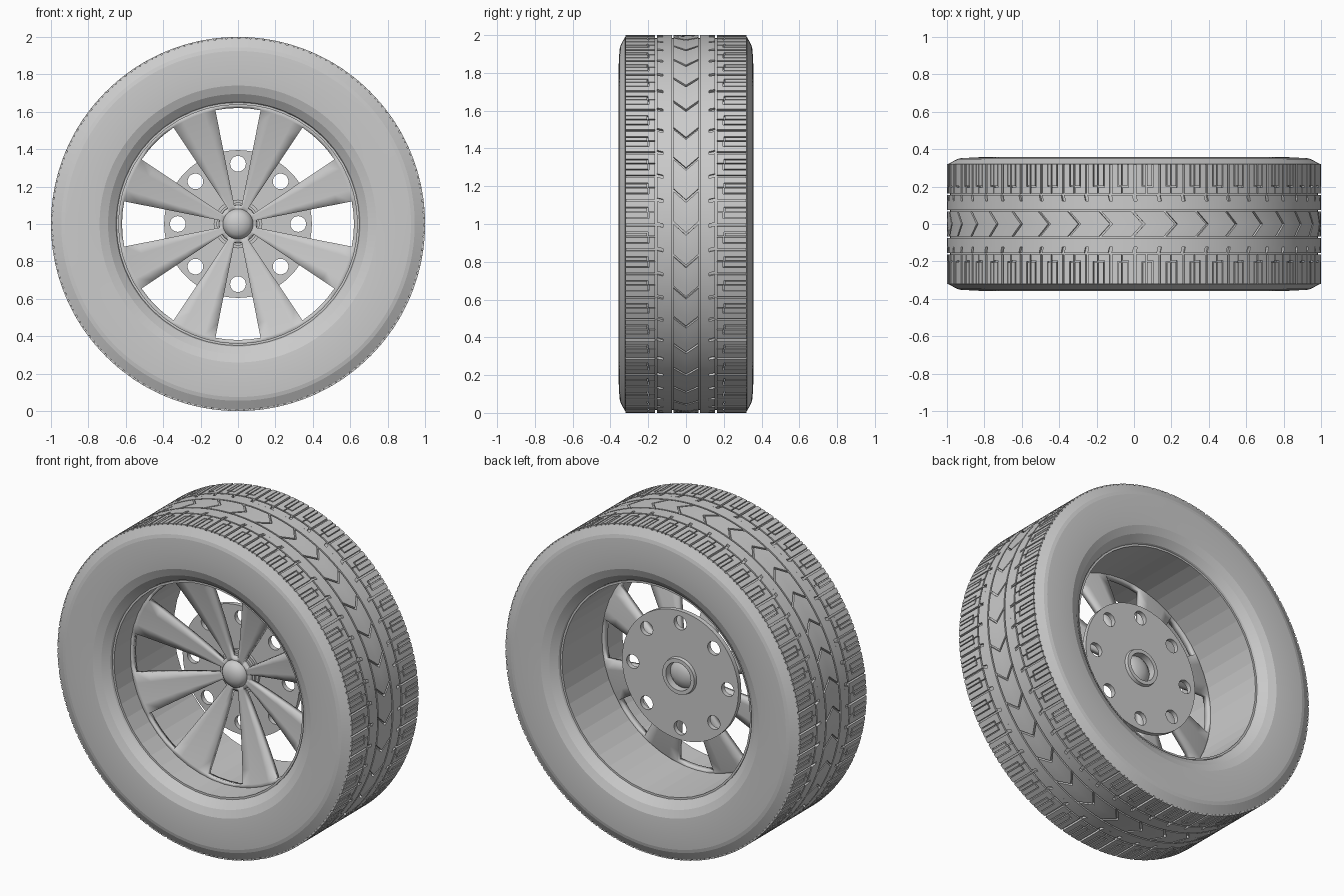
import bpy, bmesh, math
from math import sin, cos, pi, tau

cube = bpy.data.objects.get("Cube")
if cube:
    bpy.data.objects.remove(cube, do_unlink=True)

grey = bpy.data.materials.new("plain grey")
grey.use_nodes = True
grey.diffuse_color = (0.6, 0.6, 0.6, 1)
grey.node_tree.nodes["Principled BSDF"].inputs["Base Color"].default_value = (0.6, 0.6, 0.6, 1)


def polar(a, r, y):
    """Point at angle a from the top, radius r, along the axle at y."""
    return (r * sin(a), y, 1 + r * cos(a))


def finish(bm, name, angle=20):
    bmesh.ops.recalc_face_normals(bm, faces=bm.faces)
    mesh = bpy.data.meshes.new(name)
    bm.to_mesh(mesh)
    bm.free()
    mesh.materials.append(grey)
    obj = bpy.data.objects.new(name, mesh)
    bpy.context.collection.objects.link(obj)
    bpy.ops.object.select_all(action='DESELECT')
    obj.select_set(True)
    bpy.context.view_layer.objects.active = obj
    bpy.ops.object.shade_smooth_by_angle(angle=math.radians(angle))
    return obj


def lathe(name, profile, seg, angle=20):
    """Spin a closed (radius, y) profile around the axle."""
    bm = bmesh.new()
    rings = [[bm.verts.new(polar(tau * i / seg, r, y)) for r, y in profile] for i in range(seg)]
    n = len(profile)
    for i in range(seg):
        a, b = rings[i], rings[(i + 1) % seg]
        for j in range(n):
            k = (j + 1) % n
            bm.faces.new((a[j], a[k], b[k], b[j]))
    bmesh.ops.remove_doubles(bm, verts=bm.verts, dist=1e-5)
    return finish(bm, name, angle)


def block(bm, stations, cols=3):
    """Raised tread block; stations are (y, start angle, end angle)."""
    def layer(r):
        return [[bm.verts.new(polar(s + (e - s) * c / cols, r, y)) for c in range(cols + 1)]
                for y, s, e in stations]
    top, low = layer(1.0), layer(0.98)
    for j in range(len(stations) - 1):
        for c in range(cols):
            bm.faces.new((top[j][c], top[j][c + 1], top[j + 1][c + 1], top[j + 1][c]))
        for c in (0, cols):
            bm.faces.new((top[j][c], top[j + 1][c], low[j + 1][c], low[j][c]))
    for j in (0, -1):
        for c in range(cols):
            bm.faces.new((top[j][c], top[j][c + 1], low[j][c + 1], low[j][c]))


# Tyre body: sidewalls, shoulders, groove floor and the two solid ribs
FLOOR = 0.984
half = [(0.648, 0.28), (0.655, 0.30), (0.695, 0.332), (0.74, 0.35), (0.83, 0.357),
        (0.925, 0.352), (0.945, 0.347), (0.992, 0.322), (FLOOR, 0.318),
        (FLOOR, 0.122), (1.0, 0.122), (1.0, 0.075), (FLOOR, 0.075)]
lathe("tyre_body", half + [(r, -y) for r, y in reversed(half)], 144, 8)

# Centre rib of arrow-shaped blocks
ARROWS = 36
bm = bmesh.new()
for i in range(ARROWS):
    s = tau * i / ARROWS
    e = s + tau / ARROWS - 0.014
    block(bm, [(y, s + d, e + d) for y, d in ((-0.066, 0), (0, 0.06), (0.066, 0))], 4)
finish(bm, "centre_tread")

# Hooked edges of the ribs and the shoulder blocks, mirrored on both sides
PITCHES = 48
step = tau / PITCHES
for side, label in ((-1, "front"), (1, "back")):
    hooks, shoulder = bmesh.new(), bmesh.new()
    for i in range(PITCHES):
        s = step * i
        e = s + step
        block(hooks, [(side * 0.120, s + 0.018, e), (side * 0.154, s + 0.010, e - 0.008)])
        m = s + step * 0.54
        # Wide gap at the start of each pitch, fine slits between
        block(shoulder, [(side * 0.163, s + 0.012, m - 0.006), (side * 0.20, s + 0.012, m - 0.006)])
        block(shoulder, [(side * 0.20, s + 0.012, s + step * 0.32), (side * 0.321, s + 0.012, s + step * 0.32)], 2)
        block(shoulder, [(side * 0.207, s + step * 0.36, m - 0.006), (side * 0.321, s + step * 0.36, m - 0.006)], 2)
        block(shoulder, [(side * 0.163, m, e), (side * 0.195, m, e)])
        block(shoulder, [(side * 0.202, m, m + step * 0.2), (side * 0.321, m, m + step * 0.2)], 2)
        block(shoulder, [(side * 0.195, m + step * 0.24, e), (side * 0.321, m + step * 0.24, e)], 2)
    finish(hooks, label + "_hook_tread")
    finish(shoulder, label + "_shoulder_tread")

# Rim barrel
lathe("rim_barrel", [(0.638, -0.29), (0.65, -0.29), (0.65, 0.29), (0.638, 0.29)], 48, 5)

# Dished spoke wheel: eight wedge openings left out of a ring grid
dish = [(0.06, -0.026), (0.10, -0.03), (0.20, -0.042), (0.32, -0.062), (0.44, -0.086),
        (0.54, -0.108), (0.62, -0.128), (0.642, -0.134)]
SEG = 64
bm = bmesh.new()
rings = [[bm.verts.new(polar(tau * (i - 2) / SEG, r, y)) for r, y in dish] for i in range(SEG)]
for i in range(SEG):
    a, b = rings[i], rings[(i + 1) % SEG]
    for j in range(len(dish) - 1):
        opening = i % 8 < 4 and 0 < j < len(dish) - 2
        if not opening:
            bm.faces.new((a[j], a[j + 1], b[j + 1], b[j]))
spokes = finish(bm, "spokes")
if spokes.data.polygons[0].normal.y > 0:
    spokes.data.flip_normals()
solid = spokes.modifiers.new("thickness", 'SOLIDIFY')
solid.thickness = 0.035
solid.offset = -1

# Mounting disc with eight bolt holes and a centre bore
curve = bpy.data.curves.new("mounting_outline", 'CURVE')
curve.dimensions = '2D'
curve.fill_mode = 'BOTH'
curve.extrude = 0.014


def circle(cx, cy, r, n):
    sp = curve.splines.new('POLY')
    sp.points.add(n - 1)
    for k, p in enumerate(sp.points):
        p.co = (cx + r * cos(tau * k / n), cy + r * sin(tau * k / n), 0, 1)
    sp.use_cyclic_u = True


circle(0, 0, 0.395, 64)
circle(0, 0, 0.09, 32)
for k in range(8):
    circle(0.322 * cos(k * pi / 4), 0.322 * sin(k * pi / 4), 0.042, 24)
temp = bpy.data.objects.new("mounting_outline", curve)
bpy.context.collection.objects.link(temp)
bpy.context.view_layer.update()
mesh = bpy.data.meshes.new_from_object(temp.evaluated_get(bpy.context.evaluated_depsgraph_get()))
bpy.data.objects.remove(temp, do_unlink=True)
mesh.materials.clear()
mesh.materials.append(grey)
disc = bpy.data.objects.new("mounting_disc", mesh)
disc.rotation_euler = (pi / 2, 0, 0)
disc.location = (0, 0.042, 1)
bpy.context.collection.objects.link(disc)

# Stepped hub sleeve and collar behind the spokes
lathe("hub_sleeve", [(0.085, 0.075), (0.108, 0.075), (0.112, 0.056), (0.13, 0.03), (0.13, 0.012),
                     (0.115, 0.012), (0.115, -0.005), (0.10, -0.005), (0.10, -0.025), (0.085, -0.025)], 32)

# Rounded centre cap, domed on both ends
lathe("centre_cap", [(0, -0.078), (0.03, -0.075), (0.058, -0.064), (0.076, -0.046), (0.082, -0.025),
                     (0.082, 0.035), (0.06, 0.052), (0.03, 0.06), (0, 0.063)], 32, 40)
